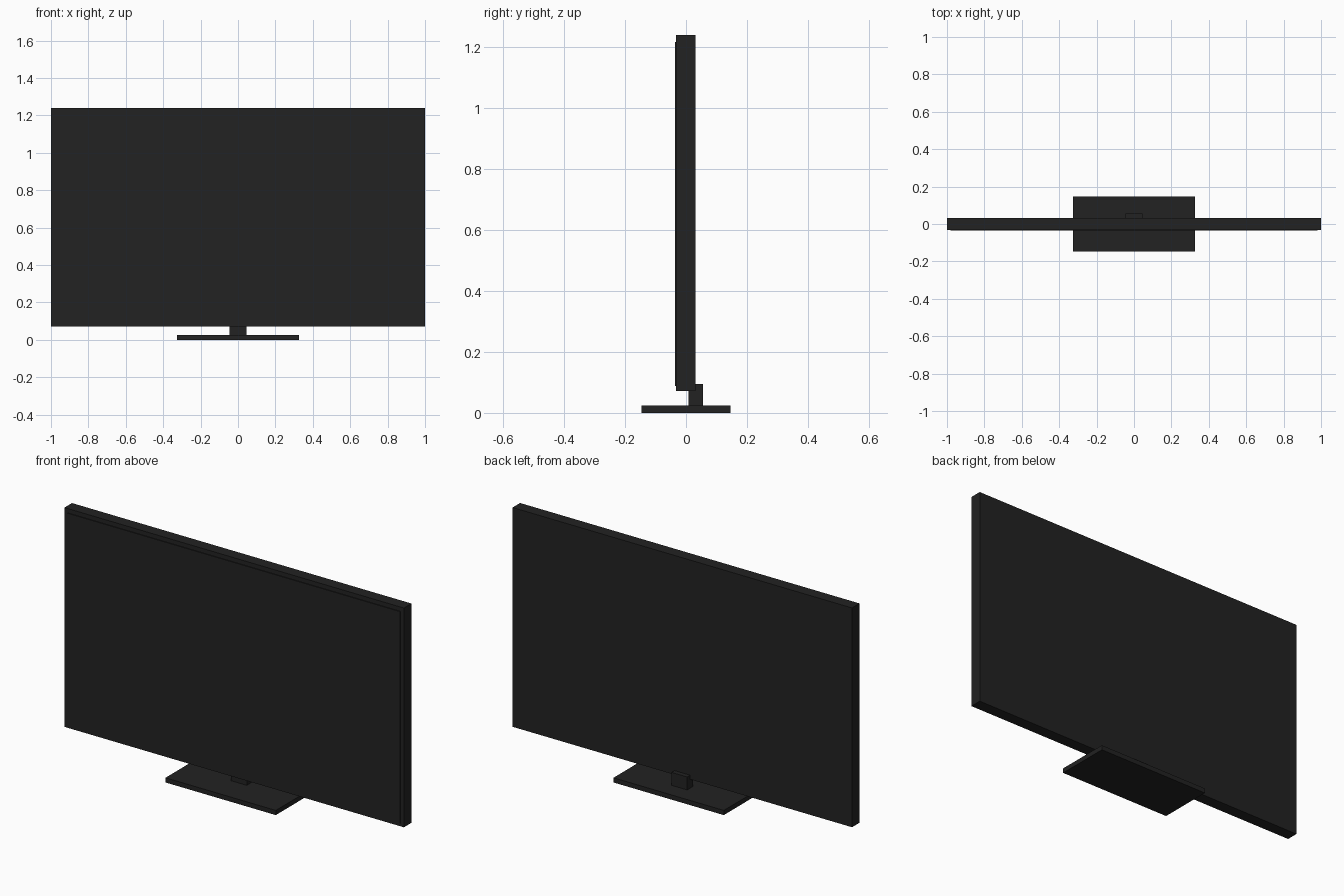
import bpy
import bmesh
from mathutils import Vector

cube = bpy.data.objects.get("Cube")
if cube:
    bpy.data.objects.remove(cube, do_unlink=True)

# Single dark plastic finish
black = bpy.data.materials.new("matte_black")
black.use_nodes = True
colour = (0.016, 0.016, 0.016, 1)
black.diffuse_color = colour
black.node_tree.nodes["Principled BSDF"].inputs["Base Color"].default_value = colour


def box(name, low, high):
    """Add a flat-shaded box spanning two opposite corners."""
    low, high = Vector(low), Vector(high)
    bm = bmesh.new()
    bmesh.ops.create_cube(bm, size=1)
    bmesh.ops.scale(bm, vec=high - low, verts=bm.verts)
    bmesh.ops.translate(bm, vec=(low + high) / 2, verts=bm.verts)
    mesh = bpy.data.meshes.new(name)
    bm.to_mesh(mesh)
    bm.free()
    mesh.materials.append(black)
    obj = bpy.data.objects.new(name, mesh)
    bpy.context.collection.objects.link(obj)
    return obj


# Display housing and the slightly raised screen on its front
box("housing", (-1, -0.032, 0.072), (1, 0.031, 1.24))
box("screen", (-0.98, -0.036, 0.088), (0.98, -0.031, 1.217))

# Foot plate and the neck that holds the housing from behind
box("foot_plate", (-0.325, -0.146, 0), (0.325, 0.146, 0.025))
box("neck", (-0.046, 0.008, 0.024), (0.046, 0.056, 0.094))
